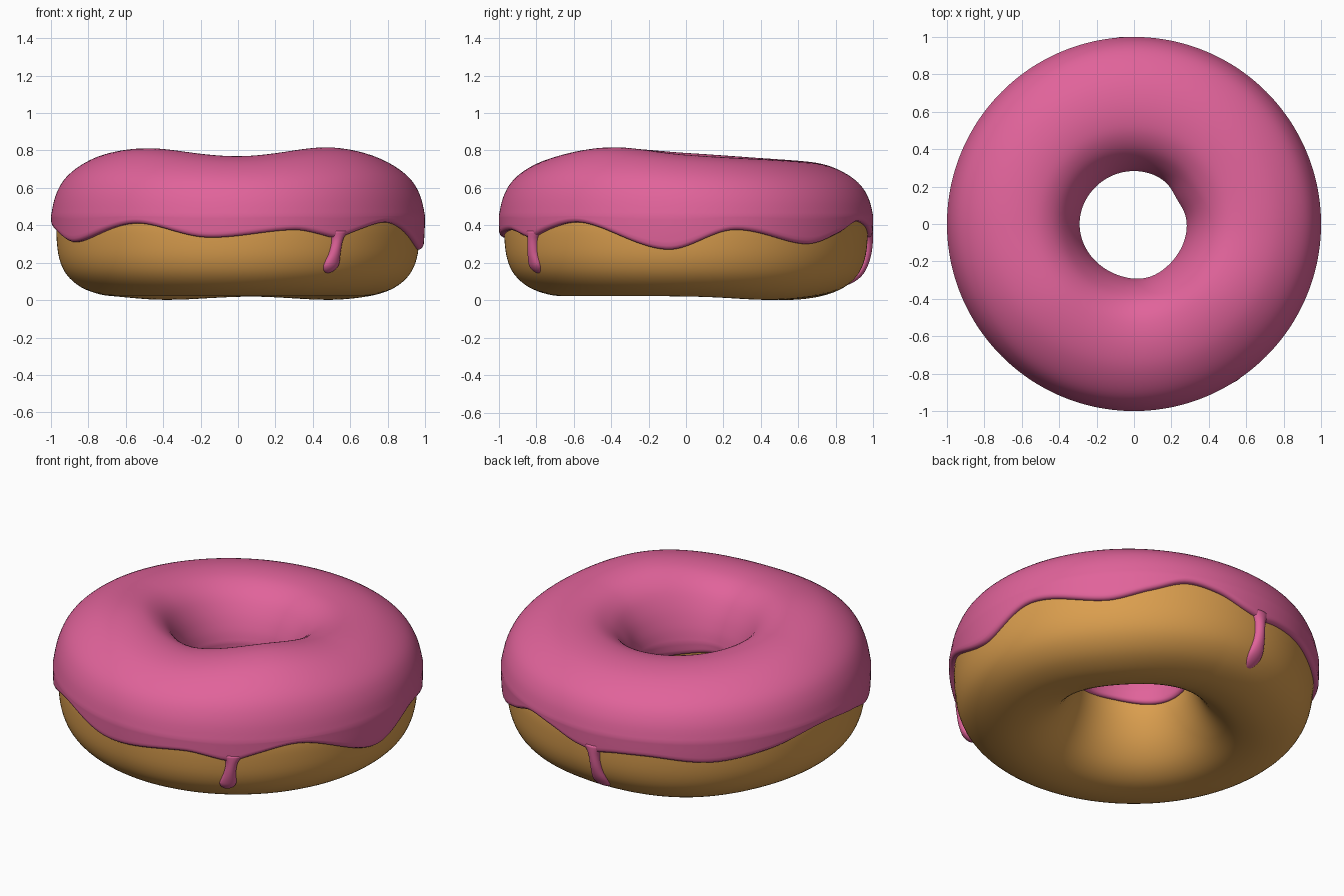
import bpy, bmesh, math

if "Cube" in bpy.data.objects:
    bpy.data.objects.remove(bpy.data.objects["Cube"])

N = 240  # segments around the ring


def material(name, rgb):
    m = bpy.data.materials.new(name)
    m.diffuse_color = (*rgb, 1)
    m.use_nodes = True
    m.node_tree.nodes["Principled BSDF"].inputs["Base Color"].default_value = m.diffuse_color
    return m


PINK = material("pink_icing", (0.75, 0.125, 0.325))
BROWN = material("golden_dough", (0.71, 0.345, 0.077))


def interp(table, x, period=None):
    """Smooth Hermite interpolation through (x, y) pairs."""
    t = list(table)
    if period:
        x %= period
        t = ([(a - period, b) for a, b in t[-2:]] + t
             + [(a + period, b) for a, b in t[:2]])
    x = min(max(x, t[0][0]), t[-1][0])
    i = 0
    while i < len(t) - 2 and x > t[i + 1][0]:
        i += 1

    def slope(k):
        a, b = t[max(k - 1, 0)], t[min(k + 1, len(t) - 1)]
        return (b[1] - a[1]) / (b[0] - a[0])
    (x0, y0), (x1, y1) = t[i], t[i + 1]
    h = x1 - x0
    u = (x - x0) / h
    return (y0 * (2*u**3 - 3*u**2 + 1) + y1 * (3*u**2 - 2*u**3)
            + h * slope(i) * (u**3 - 2*u**2 + u) + h * slope(i + 1) * (u**3 - u**2))


def spline(pts, sub, closed):
    """Catmull-Rom curve through 2D points."""
    n, out = len(pts), []
    for i in range(n if closed else n - 1):
        idx = [i - 1, i, i + 1, i + 2]
        p = [pts[k % n] if closed else pts[min(max(k, 0), n - 1)] for k in idx]
        for s in range(sub):
            u = s / sub
            out.append(tuple(0.5 * (2*b + (c - a)*u + (2*a - 5*b + 4*c - d)*u*u
                                    + (3*b - a - 3*c + d)*u**3) for a, b, c, d in zip(*p)))
    if not closed:
        out.append(pts[-1])
    return out


def loft(name, rings, mat, wrap):
    """Skin a row of closed rings; wrap joins the last ring to the first."""
    bm = bmesh.new()
    vs = [[bm.verts.new(c) for c in r] for r in rings]
    n = len(vs[0])
    for i in range(len(vs) if wrap else len(vs) - 1):
        a, b = vs[i], vs[(i + 1) % len(vs)]
        for j in range(n):
            k = (j + 1) % n
            bm.faces.new((a[j], a[k], b[k], b[j]))
    if not wrap:
        bm.faces.new(vs[0])
        bm.faces.new(vs[-1])
    bmesh.ops.recalc_face_normals(bm, faces=bm.faces)
    for f in bm.faces:
        f.smooth = True
    me = bpy.data.meshes.new(name)
    bm.to_mesh(me)
    bm.free()
    me.materials.append(mat)
    ob = bpy.data.objects.new(name, me)
    bpy.context.collection.objects.link(ob)
    return ob


def bump(deg, centre, width):
    d = (deg - centre + 180) % 360 - 180
    return math.exp(-(d / width) ** 2)


# Uneven crown height around the ring, in degrees
CROWN = [(0, .775), (45, .75), (90, .74), (135, .755), (180, .785),
         (220, .81), (270, .768), (320, .815)]
# Height of the wavy outer icing edge
EDGE = [(15, .375), (41, .30), (56, .36), (67, .42), (78, .40), (90, .345), (113, .35),
        (133, .32), (152, .355), (172, .41), (190, .375), (208, .31), (236, .41),
        (260, .335), (288, .375), (302, .345), (325, .415), (354, .27)]


def lift(z, deg):
    if z <= .45:
        return z
    return .45 + (z - .45) * (interp(CROWN, deg, 360) - .45) / .35


def place(r, z, deg):
    a = math.radians(deg)
    return (r * math.cos(a), r * math.sin(a), z)


# Dough ring
dough_pts = [(.31, .42), (.325, .31), (.375, .19), (.45, .095), (.54, .04), (.64, .022),
             (.74, .032), (.84, .07), (.915, .135), (.955, .22), (.97, .33), (.968, .43),
             (.94, .54), (.87, .66), (.75, .735), (.60, .76), (.46, .72), (.37, .62), (.32, .51)]
dough_curve = spline(dough_pts, 4, True)
rings = []
for i in range(N):
    deg = 360 * i / N
    sag = .022 * max(bump(deg, 43, 28), bump(deg, 125, 28))
    rings.append([place(r, lift(z, deg) - sag * max(0, 1 - z / .25), deg)
                  for r, z in dough_curve])
loft("dough", rings, BROWN, True)

# Icing shell: crown curve plus skirts that run down to the wavy edges
crown_pts = [(1.0, .45), (.978, .555), (.935, .645), (.865, .715), (.77, .77), (.67, .797),
             (.57, .80), (.48, .778), (.40, .72), (.34, .63), (.30, .53), (.283, .45)]
crown_curve = spline(crown_pts, 4, False)
OUTER_R = [(.15, .97), (.25, .988), (.35, .997), (.45, 1.0)]
INNER_R = [(.30, .306), (.38, .287), (.45, .283)]
rings = []
for i in range(N):
    deg = 360 * i / N
    zo = interp(EDGE, deg, 360) - .012 * bump(deg, 303, 4) - .012 * bump(deg, 95, 4)
    zi = .385 + .015 * math.sin(math.radians(3 * deg + 40))
    hole = -.018 * bump(deg, 30, 18) + .012 * bump(deg, 283, 25) + .008 * bump(deg, 180, 40)
    ro, ri = interp(OUTER_R, zo), interp(INNER_R, zi)
    sec = [(ro - .06, zo + .02), (ro - .03, zo), (ro - .014, zo + .001), (ro - .004, zo + .008)]
    for k in range(1, 8):
        z = zo + .02 + (.45 - zo - .02) * (k - 1) / 7
        sec.append((interp(OUTER_R, z), z))
    sec += crown_curve
    for k in range(1, 5):
        z = .45 + (zi + .015 - .45) * k / 4
        sec.append((interp(INNER_R, z), z))
    sec += [(ri + .006, zi + .004), (ri + .02, zi), (ri + .05, zi + .02)]
    # underside tucked inside the dough
    sec += [(.42, .6), (.60, .70), (.75, .68), (.88, .56)]
    rings.append([place(r + hole * max(0, 1 - (r - .28) / .15), lift(z, deg), deg)
                  for r, z in sec])
loft("icing", rings, PINK, True)

# Two icing drips that hug the dough
DOUGH_R = [(.03, .74), (.07, .84), (.135, .915), (.22, .955), (.33, .97), (.45, .967)]
WIDTH = [(0, .06), (.2, .034), (.5, .033), (.78, .045), (1, .045)]


def drip(name, deg_top, deg_tip, z_top, z_tip):
    rings = []
    for i in range(29):
        s = min(i / 28, .9995)
        s = 1 - (1 - s) ** 1.4
        cap = math.sqrt(1 - max(0, (s - .78) / .22) ** 2)
        w, d = interp(WIDTH, s) * cap, .03 * cap
        z = z_top + (z_tip - z_top) * s
        a = math.radians(deg_top + (deg_tip - deg_top) * s)
        r = interp(DOUGH_R, z) + .002
        ring = []
        for k in range(20):
            t = 2 * math.pi * k / 20
            p, q = r + d * math.cos(t), w * math.sin(t)
            ring.append((p * math.cos(a) - q * math.sin(a),
                         p * math.sin(a) + q * math.cos(a), z))
        rings.append(ring)
    loft(name, rings, PINK, False)


drip("front_drip", 303.5, 301.3, .37, .145)
drip("back_drip", 94, 95.5, .37, .08)
